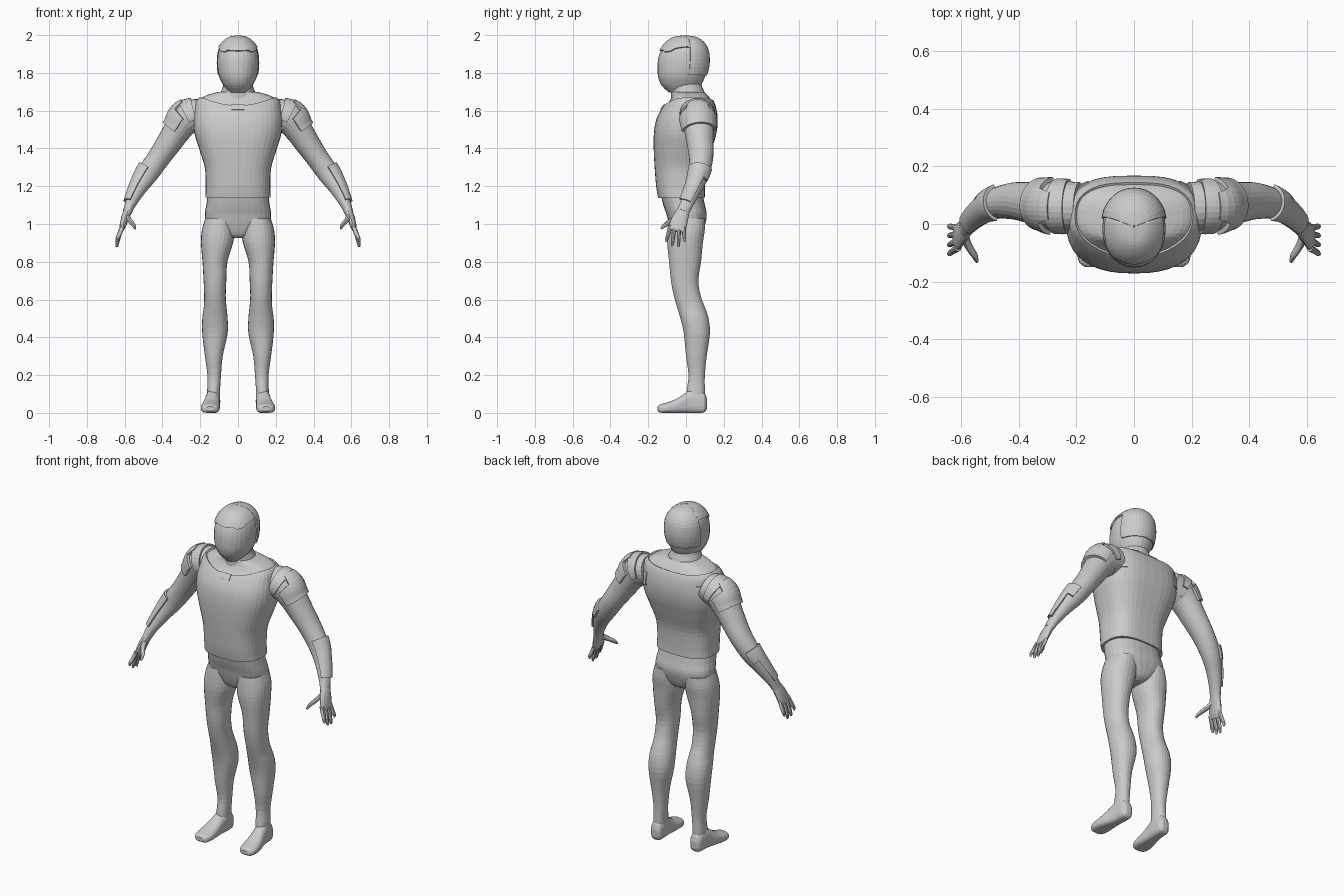
import bpy, bmesh
from math import sin, cos, pi, radians
from mathutils import Vector

if "Cube" in bpy.data.objects:
    bpy.data.objects.remove(bpy.data.objects["Cube"])


def sample(rows, t):
    """Smooth interpolation through a list of section tuples."""
    i = min(int(t), len(rows) - 2)
    f = t - i
    p1, p2 = rows[i], rows[i + 1]
    p0 = rows[i - 1] if i else p1
    p3 = rows[i + 2] if i + 2 < len(rows) else p2
    return [b + .5 * f * (c - a + f * (2*a - 5*b + 4*c - d + f * (3*(b - c) + d - a)))
            for a, b, c, d in zip(p0, p1, p2, p3)]


def power(v, n):
    return (1 if v > 0 else -1) * abs(v) ** (2 / n)


def stacked(rows, nf=2, nb=2, along_y=False):
    """Sections (height, centre x, half width, front, back)."""
    def point(t, ang):
        h, cx, a, f, b = sample(rows, t)
        n = nb if sin(ang) > 0 else nf
        x = cx + a * power(cos(ang), n)
        y = (f + b) / 2 + (b - f) / 2 * power(sin(ang), n)
        return Vector((x, h, y)) if along_y else Vector((x, y, h))
    return point, len(rows) - 1


def tube(rows):
    """Sections (x, y, z, outward radius, depth radius) along a limb."""
    m = len(rows) - 1

    def point(t, ang):
        c = sample(rows, t)
        d = Vector(sample(rows, min(t + .1, m))[:3]) - Vector(sample(rows, max(t - .1, 0))[:3])
        d.normalize()
        out = d.cross(Vector((0, 1, 0))).normalized()
        return Vector(c[:3]) + out * c[3] * cos(ang) + out.cross(d) * c[4] * sin(ang)
    return point, m


def finish(name, bm, mirror):
    bmesh.ops.remove_doubles(bm, verts=bm.verts, dist=.0002)
    bmesh.ops.recalc_face_normals(bm, faces=bm.faces)
    me = bpy.data.meshes.new(name)
    bm.to_mesh(me)
    bm.free()
    ob = bpy.data.objects.new(name, me)
    bpy.context.collection.objects.link(ob)
    if mirror:
        ob.modifiers.new("mirror", 'MIRROR').use_mirror_merge = False
    return ob


def grid(bm, cols):
    vs = [[bm.verts.new(p) for p in col] for col in cols]
    for a, b in zip(vs, vs[1:]):
        for j in range(len(a) - 1):
            bm.faces.new((a[j], a[j + 1], b[j + 1], b[j]))
    return vs


def loft(name, surf, seg=28, sub=3, mirror=False):
    point, m = surf
    bm = bmesh.new()
    angs = [2 * pi * k / seg for k in range(seg + 1)]
    vs = grid(bm, [[point(i / sub, a) for a in angs] for i in range(m * sub + 1)])
    for ring in (vs[0], vs[-1]):
        bm.faces.new(ring[:-1])
    return finish(name, bm, mirror)


def shell(name, surf, angs, t0, t1, n=10, thick=.016, mirror=False):
    """Armour plate that follows a body surface between two edge functions."""
    bm = bmesh.new()
    grid(bm, [[surf[0](t0(a) + (t1(a) - t0(a)) * j / n, a) for j in range(n + 1)] for a in angs])
    ob = finish(name, bm, mirror)
    s = ob.modifiers.new("thickness", 'SOLIDIFY')
    s.thickness, s.offset = thick, 0
    return ob


def arc(a, b, n):
    return [a + (b - a) * k / n for k in range(n + 1)]


# Torso, neck and pelvis
torso = stacked([(1.14, 0, .165, -.14, .092), (1.2, 0, .163, -.15, .092), (1.3, 0, .168, -.158, .10),
                 (1.4, 0, .198, -.163, .13), (1.48, 0, .222, -.162, .153), (1.55, 0, .227, -.15, .16),
                 (1.61, 0, .22, -.12, .153), (1.65, 0, .212, -.088, .138), (1.68, 0, .17, -.072, .115),
                 (1.70, 0, .10, -.07, .095)], 2.5, 2.9)
loft("torso", torso, 36)
loft("neck", stacked([(1.65, 0, .105, -.08, .11), (1.70, 0, .09, -.08, .097),
                      (1.74, 0, .077, -.085, .082), (1.81, 0, .075, -.08, .075)]))
loft("pelvis", stacked([(.925, 0, .03, -.045, .05), (.945, 0, .08, -.07, .08), (1.0, 0, .16, -.09, .102),
                        (1.05, 0, .175, -.103, .11), (1.1, 0, .168, -.12, .1), (1.16, 0, .16, -.135, .088)],
                       2.4, 2.4))

# Vest with a dipped neckline, collar tab and back tabs
shell("vest", torso, arc(0, 2 * pi, 40), lambda a: 0,
      lambda a: 7.4 - (1.1 * sin(a) ** 4 if sin(a) < 0 else .35 * sin(a) ** 4), 26)
shell("collar_tab", torso, arc(1.5 * pi - .1, 1.5 * pi + .1, 4), lambda a: 5.8, lambda a: 6.4, 4, .024)
shell("back_tab", torso, arc(.62, .95, 5), lambda a: 4.7, lambda a: 5.9, 5, .024, True)

# Head and helmet with open face
head = stacked([(1.695, 0, .05, -.09, .05), (1.735, 0, .078, -.13, .08), (1.78, 0, .1, -.148, .1),
                (1.83, 0, .109, -.151, .115), (1.88, 0, .109, -.146, .118), (1.925, 0, .1, -.128, .11),
                (1.96, 0, .077, -.1, .088), (1.983, 0, .045, -.063, .052), (1.991, 0, .002, -.01, -.006)],
               2.1, 2.1)
loft("head", head)
jump = .3
back = arc(jump, pi - jump, 16)
front = arc(pi - jump + .003, 2 * pi + jump - .003, 22)


def helmet_edge(a):
    s = sin(a)
    return 2.2 if s > sin(jump - .001) else 4.75 + .5 * (1 - abs(min(s, 0))) - .25 * (abs(cos(a)) > .5 and s < -.5)


shell("helmet", head, back + front + [2 * pi + jump], helmet_edge, lambda a: 8, 14)

# Legs and feet
leg = stacked([(1.03, .098, .075, -.092, .1), (.97, .105, .086, -.098, .1), (.9, .111, .085, -.1, .09),
               (.8, .122, .066, -.09, .08), (.7, .122, .06, -.08, .066), (.62, .122, .057, -.065, .078),
               (.56, .121, .06, -.048, .1), (.5, .122, .067, -.03, .12), (.42, .122, .067, -.012, .127),
               (.3, .128, .047, 0, .11), (.2, .126, .036, .013, .1), (.12, .129, .034, .004, .1),
               (.05, .13, .034, 0, .1)], 2.2, 2.2)
loft("leg", leg, 26, 3, True)
foot = stacked([(.112, .128, .016, .025, .07), (.095, .13, .034, .002, .11), (.04, .132, .038, 0, .13),
                (0, .137, .04, 0, .108), (-.05, .143, .047, 0, .075), (-.1, .147, .05, 0, .056),
                (-.135, .148, .041, .001, .046), (-.15, .148, .02, .01, .034)], 3.2, 2.2, True)
loft("foot", foot, 22, 3, True)

# Arms
arm = tube([(.19, .06, 1.585, .08, .085), (.27, .062, 1.56, .09, .088), (.315, .068, 1.505, .075, .08),
            (.365, .075, 1.43, .067, .071), (.42, .08, 1.35, .06, .064), (.48, .07, 1.265, .057, .053),
            (.53, .04, 1.185, .043, .042), (.57, .003, 1.105, .029, .035), (.585, -.015, 1.065, .024, .034)])
loft("arm", arm, 24, 3, True)

# Shoulder pad with inner strap, and forearm guard with elbow band
shell("shoulder_pad", arm, arc(radians(-85), radians(85), 18),
      lambda a: .85 if abs(a) < .5 else 1.15, lambda a: 2.2, 8, .028, True)
shell("shoulder_strap", arm, arc(radians(-105), radians(105), 18),
      lambda a: .5, lambda a: .95, 4, .018, True)
shell("forearm_guard", arm, arc(radians(-75), radians(75), 16),
      lambda a: 4.75, lambda a: 6.9 if a < .6 else 5.4, 10, .022, True)

# Hands
loft("palm", tube([(.583, -.013, 1.07, .023, .033), (.598, -.03, 1.03, .021, .042),
                   (.612, -.045, .985, .016, .046), (.62, -.05, .962, .01, .042)]), 16, 3, True)
for k, (tip_y, tip_z) in enumerate([(-.103, .905), (-.072, .882), (-.04, .878), (-.008, .905)]):
    base_y = -.084 + .024 * k
    loft("finger", tube([(.61, base_y, .99, .012, .012), (.628, (base_y + tip_y) / 2, .945, .012, .011),
                         (.64, tip_y, tip_z + .015, .009, .009), (.641, tip_y, tip_z, .004, .004)]), 10, 3, True)
loft("thumb", tube([(.592, -.03, 1.05, .014, .018), (.575, -.075, 1.02, .013, .015),
                    (.553, -.11, .995, .011, .012), (.545, -.132, .975, .005, .005)]), 10, 3, True)
